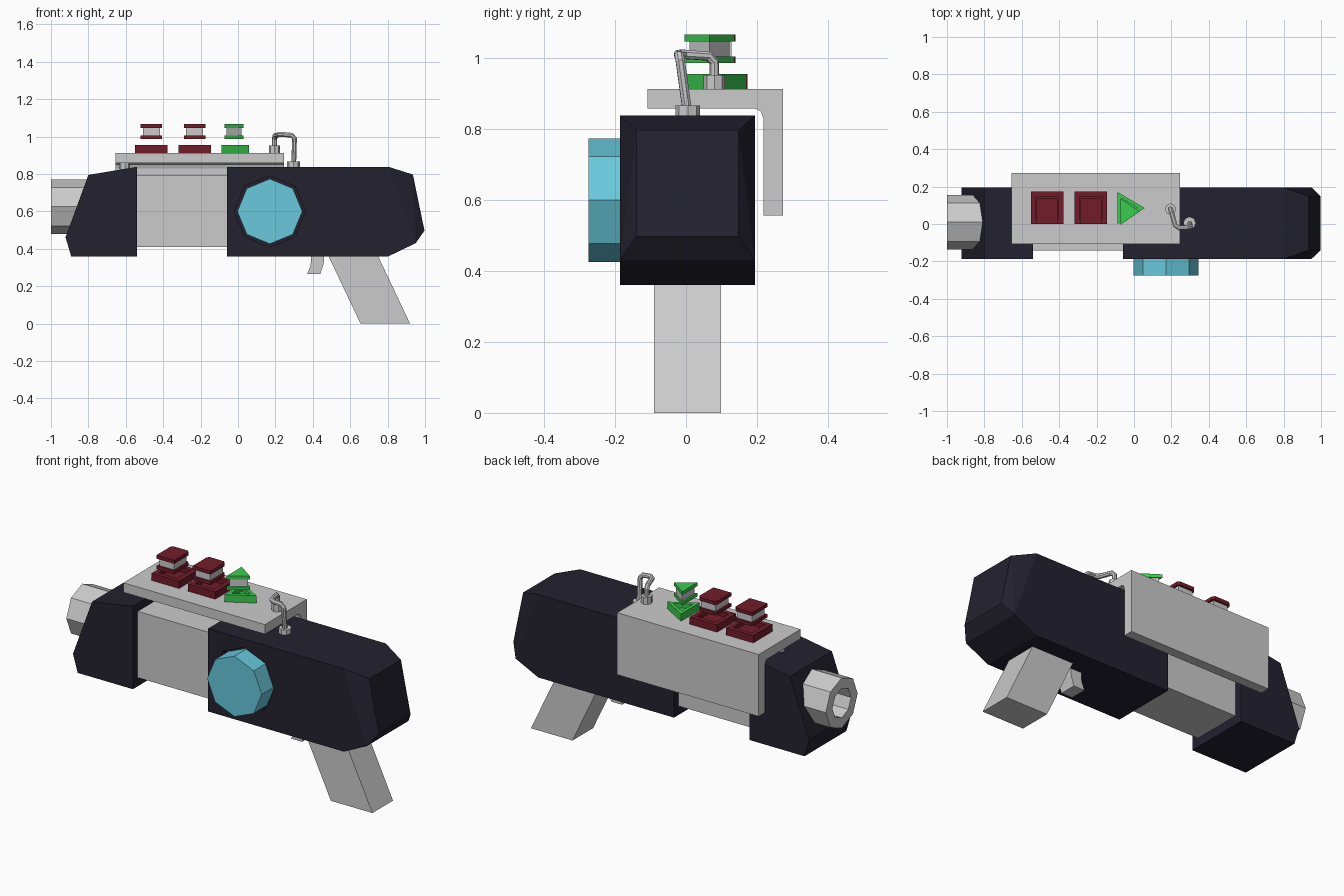
import bpy, bmesh
from math import sin, cos, pi
from mathutils import Vector

if "Cube" in bpy.data.objects:
    bpy.data.objects.remove(bpy.data.objects["Cube"])


def material(name, rgb):
    m = bpy.data.materials.new(name)
    m.diffuse_color = (*rgb, 1)
    m.use_nodes = True
    m.node_tree.nodes["Principled BSDF"].inputs["Base Color"].default_value = m.diffuse_color
    return m


DARK = material("dark_navy", (0.017, 0.015, 0.028))
CYAN = material("cyan", (0.14, 0.58, 0.72))
RED = material("dark_red", (0.17, 0.012, 0.024))
GREEN = material("green", (0.045, 0.60, 0.08))


def finish(name, bm, mat=None):
    bmesh.ops.recalc_face_normals(bm, faces=bm.faces)
    me = bpy.data.meshes.new(name)
    bm.to_mesh(me)
    bm.free()
    ob = bpy.data.objects.new(name, me)
    bpy.context.collection.objects.link(ob)
    if mat:
        me.materials.append(mat)
    return ob


def loft(name, rings, mat=None):
    """Bridge equal-length rings of points and cap both ends."""
    bm = bmesh.new()
    vs = [[bm.verts.new(p) for p in r] for r in rings]
    n = len(vs[0])
    for a, b in zip(vs, vs[1:]):
        for i in range(n):
            j = (i + 1) % n
            bm.faces.new((a[i], a[j], b[j], b[i]))
    bm.faces.new(vs[0])
    bm.faces.new(vs[-1])
    return finish(name, bm, mat)


def extrude_y(name, xz, y0, y1, mat=None):
    return loft(name, [[(x, y, z) for x, z in xz] for y in (y0, y1)], mat)


def extrude_z(name, xy, z0, z1, mat=None):
    return loft(name, [[(x, y, z) for x, y in xy] for z in (z0, z1)], mat)


def ngon(cx, cy, r, n=8):
    return [(cx + r * cos(2 * pi * i / n), cy + r * sin(2 * pi * i / n)) for i in range(n)]


def rect(x0, x1, y0, y1):
    return [(x0, y0), (x1, y0), (x1, y1), (x0, y1)]


Y0, Y1 = -0.186, 0.195  # shell sides

# rear shell with faceted end
bm = bmesh.new()
for y, yi in ((Y0, -0.14), (Y1, 0.148)):
    for p in ((-0.06, y, 0.36), (-0.06, y, 0.838), (0.805, y, 0.838), (0.805, y, 0.36),
              (0.95, y, 0.43), (0.997, yi, 0.497), (0.935, yi, 0.797)):
        bm.verts.new(p)
bmesh.ops.convex_hull(bm, input=bm.verts)
bmesh.ops.dissolve_limit(bm, angle_limit=0.03, verts=bm.verts, edges=bm.edges)
rear = finish("rear_shell", bm, DARK)

# dial sitting in a recess in the rear shell
cutter = extrude_y("dial_recess_cutter", ngon(0.17, 0.6, 0.19), -0.3, -0.155)
cutter.hide_render = True
cutter.hide_set(True)
cut = rear.modifiers.new("recess", "BOOLEAN")
cut.operation = "DIFFERENCE"
cut.solver = "EXACT"
cut.object = cutter
extrude_y("side_dial", ngon(0.17, 0.6, 0.174), -0.275, -0.15, CYAN)

# front shell and grey core between the shells
extrude_y("front_shell", [(-0.54, 0.36), (-0.892, 0.36), (-0.922, 0.462),
                          (-0.80, 0.795), (-0.54, 0.838)], Y0, Y1, DARK)
extrude_y("core", rect(-0.58, -0.03, 0.41, 0.792), -0.142, 0.152)

# hollow octagonal barrel
loft("barrel", [[(x, y, z) for y, z in ngon(0.01, 0.625, r)]
                for x, r in ((-0.80, 0.145), (-1.0, 0.145), (-1.0, 0.085), (-0.86, 0.085))])

# bent cover plate over the top and far side
cover = [(-0.108, 0.913), (-0.108, 0.858), (0.195, 0.858), (0.211, 0.85), (0.218, 0.83),
         (0.218, 0.556), (0.274, 0.556), (0.274, 0.913)]
loft("cover_plate", [[(x, y, z) for y, z in cover] for x in (-0.655, 0.247)])
extrude_z("cover_post", ngon(-0.605, 0.01, 0.028), 0.80, 0.86)

# grip and trigger
extrude_y("grip", [(0.47, 0.39), (0.655, 0), (0.92, 0), (0.735, 0.39)], -0.09, 0.098)
extrude_y("trigger", [(0.392, 0.37), (0.388, 0.31), (0.37, 0.265), (0.44, 0.265),
                      (0.458, 0.32), (0.462, 0.37)], -0.045, 0.053)


# buttons: recessed frame, with a two-plate cap on a grey spacer above it
def button(name, outer, inner, cap, spacer, mat):
    loft(name + "_frame", [[(x, y, z) for x, y in ring] for ring, z in
                           ((outer, 0.91), (outer, 0.955), (inner, 0.955), (inner, 0.93))], mat)
    extrude_z(name + "_lower_plate", cap, 0.987, 1.005, mat)
    extrude_z(name + "_spacer", spacer, 1.003, 1.05)
    extrude_z(name + "_upper_plate", cap, 1.047, 1.067, mat)


def cap_square(cx):
    x0, x1, c = cx - 0.057, cx + 0.057, 0.012
    return [(x0, 0.0), (x1, 0.0), (x1, 0.14 - c), (x1 - c, 0.14), (x0 + c, 0.14), (x0, 0.14 - c)]


for i, cx in enumerate((-0.463, -0.232)):
    button(f"square_button_{i + 1}", rect(cx - 0.087, cx + 0.087, 0.0, 0.173),
           rect(cx - 0.06, cx + 0.06, 0.026, 0.147), cap_square(cx),
           rect(cx - 0.046, cx + 0.046, 0.012, 0.128), RED)


def tri(x0, x1, y0, y1):
    return [(x0, y0), (x1, (y0 + y1) / 2), (x0, y1)]


button("triangle_button", tri(-0.087, 0.058, 0.0, 0.17), tri(-0.068, 0.02, 0.035, 0.137),
       tri(-0.072, 0.03, -0.004, 0.137), tri(-0.062, 0.018, 0.01, 0.123), GREEN)

# cable with its two sockets
extrude_z("cable_socket_upper", ngon(0.195, 0.08, 0.03), 0.91, 0.953)
extrude_z("cable_socket_lower", ngon(0.297, 0.005, 0.034), 0.83, 0.867)

path = [Vector(p) for p in ((0.195, 0.08, 0.92), (0.195, 0.08, 1.004), (0.225, -0.022, 1.012),
                            (0.303, -0.018, 1.006), (0.297, 0.005, 0.84))]
pts = [path[0]]
for a, b, c in zip(path, path[1:], path[2:]):
    pts += [b + (a - b).normalized() * 0.016, b + (c - b).normalized() * 0.016]
pts.append(path[-1])
curve = bpy.data.curves.new("cable", "CURVE")
curve.dimensions = "3D"
curve.bevel_depth = 0.014
curve.bevel_resolution = 2
curve.use_fill_caps = True
spline = curve.splines.new("POLY")
spline.points.add(len(pts) - 1)
for sp, p in zip(spline.points, pts):
    sp.co = (*p, 1)
spline.use_smooth = False
bpy.context.collection.objects.link(bpy.data.objects.new("cable", curve))
